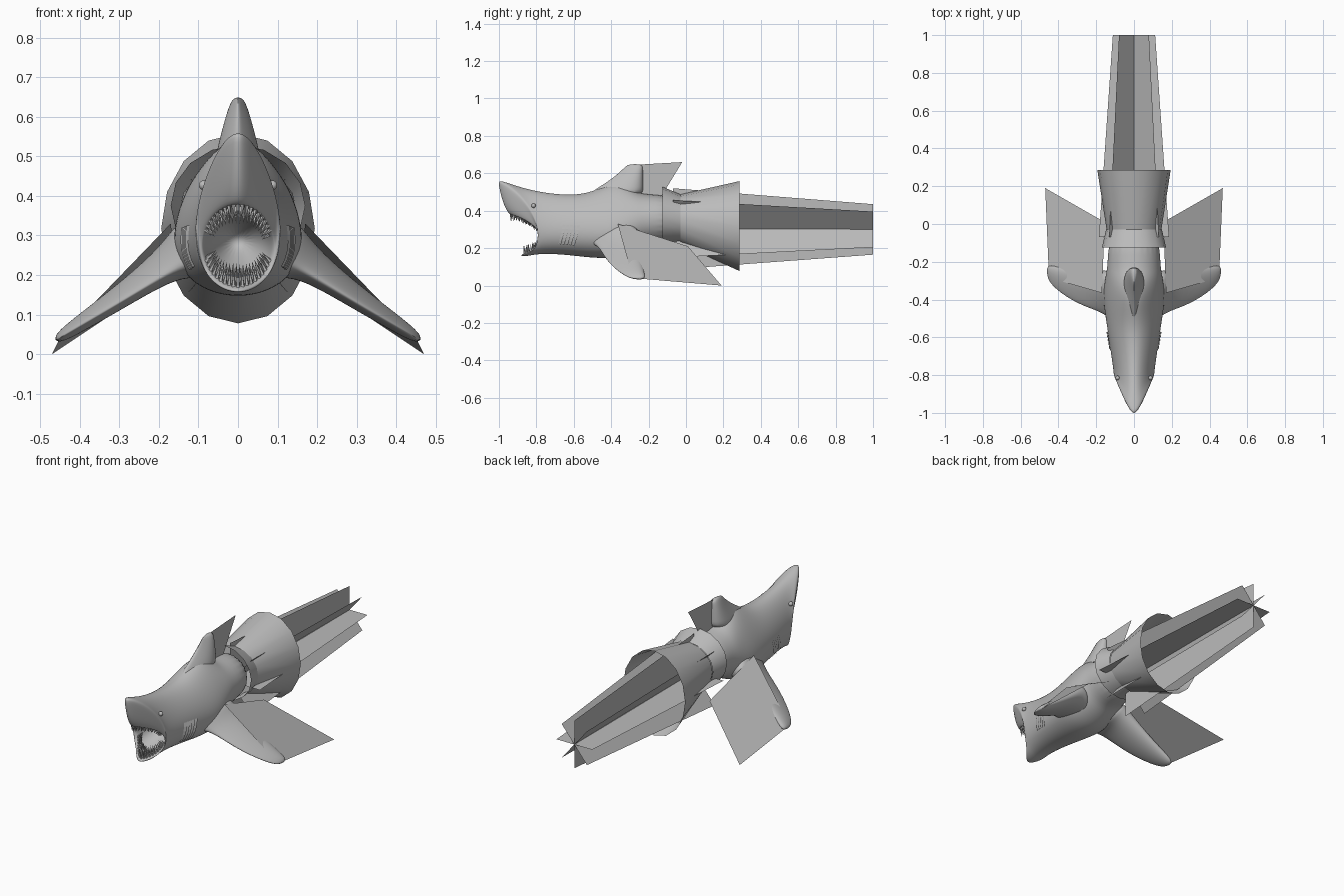
import bpy, bmesh
from math import sin, cos, pi, radians
from mathutils import Vector

cube = bpy.data.objects.get("Cube")
if cube:
    bpy.data.objects.remove(cube)

grey = bpy.data.materials.new("plain grey")
grey.use_nodes = True
grey.diffuse_color = (0.5, 0.5, 0.5, 1)
grey.node_tree.nodes["Principled BSDF"].inputs["Base Color"].default_value = grey.diffuse_color


def finish(bm, name, smooth=True, subdiv=0, fix_normals=True):
    if fix_normals:
        bmesh.ops.recalc_face_normals(bm, faces=bm.faces[:])
    mesh = bpy.data.meshes.new(name)
    bm.to_mesh(mesh)
    bm.free()
    mesh.materials.append(grey)
    for p in mesh.polygons:
        p.use_smooth = smooth
    ob = bpy.data.objects.new(name, mesh)
    bpy.context.collection.objects.link(ob)
    if subdiv:
        mod = ob.modifiers.new("Smooth", "SUBSURF")
        mod.levels = mod.render_levels = subdiv
    return ob


def egg(a, b, side, egginess, bulge, angle):
    """Point on an egg-shaped section running from a to b."""
    s, c = sin(angle), cos(angle)
    p = a.lerp(b, (1 - c) / 2) + side * s * (1 - egginess * c)
    p.y += bulge * abs(s) ** 1.5
    return p


def loft(name, sections, segments=24, subdiv=2, caps=True):
    bm = bmesh.new()
    rings = [[bm.verts.new(egg(*sec, 2 * pi * i / segments)) for i in range(segments)]
             for sec in sections]
    for r, q in zip(rings, rings[1:]):
        for i in range(segments):
            j = (i + 1) % segments
            bm.faces.new((r[i], r[j], q[j], q[i]))
    if caps:
        bm.faces.new(rings[0])
        bm.faces.new(rings[-1])
    return finish(bm, name, True, subdiv)


def plates(name, polygons):
    bm = bmesh.new()
    for poly in polygons:
        bm.faces.new([bm.verts.new(p) for p in poly])
    return finish(bm, name, False, fix_normals=False)


# Body: throat, lips, snout, then back to the tail
# top y, top z, bottom y, bottom z, half width, egginess, side sweep
profile = [
    (-.62, .30, -.62, .27, .02, 0, 0),
    (-.70, .34, -.70, .22, .06, 0, 0),
    (-.84, .36, -.79, .185, .08, 0, .06),
    (-.935, .375, -.865, .174, .087, 0, .12),
    (-.955, .385, -.895, .158, .093, 0, .14),
    (-.985, .44, -.875, .154, .1, .1, .14),
    (-1.012, .555, -.85, .157, .104, .28, .12),
    (-1.0, .566, -.83, .16, .104, .32, .11),
    (-.90, .53, -.80, .165, .105, .33, .06),
    (-.80, .505, -.75, .168, .11, .3, .03),
    (-.68, .487, -.66, .165, .122, .25, 0),
    (-.55, .487, -.55, .152, .14, .2, 0),
    (-.45, .525, -.45, .143, .152, .33, 0),
    (-.36, .555, -.36, .15, .156, .4, 0),
    (-.27, .505, -.26, .2, .15, .1, 0),
    (-.22, .485, -.22, .225, .14, 0, 0),
    (-.03, .485, -.03, .23, .135, 0, 0),
]
body = [(Vector((0, ty, tz)), Vector((0, by, bz)), Vector((w, 0, 0)), k, sweep)
        for ty, tz, by, bz, w, k, sweep in profile]
loft("shark_body", body)

# Teeth: rows of slim cones, longer in the lower jaw
bm = bmesh.new()
for lip, depth in ((3, 0), (3, .018), (2, -.03)):
    for centre, length in ((0, .034), (pi, .052)):
        for i in range(-9, 10):
            ang = centre + radians(7.5 * (i + (.5 if depth else 0)))
            root = egg(*body[lip], ang) + Vector((0, depth, 0))
            target = Vector((root.x * .55, root.y - .01, .275))
            aim = (target - root).normalized()
            size = length * (1 - .04 * abs(i))
            turn = Vector((0, 0, 1)).rotation_difference(aim).to_matrix().to_4x4()
            made = bmesh.ops.create_cone(bm, segments=5, radius1=.006, radius2=0, depth=size)
            bmesh.ops.transform(bm, matrix=turn, verts=made["verts"])
            bmesh.ops.translate(bm, vec=root + aim * size * .4, verts=made["verts"])
finish(bm, "teeth", False)

# Eyes, gill flaps and pectoral fins on both sides
for side, label in ((1, "left"), (-1, "right")):
    bm = bmesh.new()
    bmesh.ops.create_uvsphere(bm, u_segments=16, v_segments=10, radius=.012)
    bmesh.ops.translate(bm, vec=(side * .087, -.815, .427), verts=bm.verts[:])
    finish(bm, label + "_eye")

    flaps = []
    for i in range(5):
        for step in range(5):
            quad = []
            for a, back in ((0, 0), (1, 0), (1, 1), (0, 1)):
                ang = radians(90 + 8 * (step + a))
                f = .1 + .16 * i + .12 * back
                p = egg(*body[10], ang).lerp(egg(*body[11], ang), f)
                p.x = side * (p.x * (1.035 if back else .99))
                p.y -= .006 * (step + a)
                quad.append(p)
            flaps.append(quad)
    plates(label + "_gills", flaps)

    # x, leading y, leading z, trailing y, trailing z, half thickness
    fin = [(.09, -.54, .24, -.25, .28, .09),
           (.14, -.49, .225, -.245, .27, .06),
           (.19, -.462, .198, -.242, .235, .038),
           (.30, -.425, .13, -.235, .15, .027),
           (.42, -.345, .06, -.222, .065, .019),
           (.462, -.285, .034, -.215, .036, .01)]
    loft(label + "_pectoral_fin",
         [(Vector((side * x, ly, lz)), Vector((side * x, ty, tz)),
           Vector((side * .5 * h, 0, .86 * h)), .4, 0)
          for x, ly, lz, ty, tz, h in fin], 16)
    plates(label + "_fin_plate", [[(side * x, y, z) for x, y, z in (
        (.17, -.365, .33), (.45, -.285, .04), (.47, .19, 0), (.155, .01, .21))]])

# Dorsal fin: ridge rising from the back with a flat plate behind
dorsal = [(.47, -.56, -.225, .058), (.53, -.46, -.226, .046),
          (.58, -.385, -.228, .034), (.625, -.335, -.23, .022), (.65, -.312, -.232, .01)]
loft("dorsal_fin", [(Vector((0, front, z)), Vector((0, back, z)), Vector((h, 0, 0)), .55, 0)
                    for z, front, back, h in dorsal], 16)
plates("dorsal_plate", [[(0, -.315, .643), (0, -.02, .66), (0, -.13, .48), (0, -.315, .48)]])


# Rocket collar and nozzle: open oval bands
def band(name, ends):
    loft(name, [(Vector((0, y, top)), Vector((0, y, low)), Vector((w, 0, 0)), 0, 0)
                for y, top, low, w in ends], 16, 0, False)


band("rocket_collar", [(-.125, .528, .222, .17), (-.03, .487, .228, .148)])
band("rocket_nozzle", [(-.03, .487, .222, .145), (.285, .558, .078, .194)])

# Exhaust: four tapering planes crossed on the axis
exhaust = []
for i in range(4):
    ang = i * pi / 4
    exhaust.append([(s * rx * cos(ang), y, z + s * rz * sin(ang))
                    for y, z, rx, rz, s in ((-.07, .303, .186, .217, -1),
                                            (-.07, .303, .186, .217, 1),
                                            (1, .30, .112, .135, 1),
                                            (1, .30, .112, .135, -1))])
plates("exhaust_planes", exhaust)
